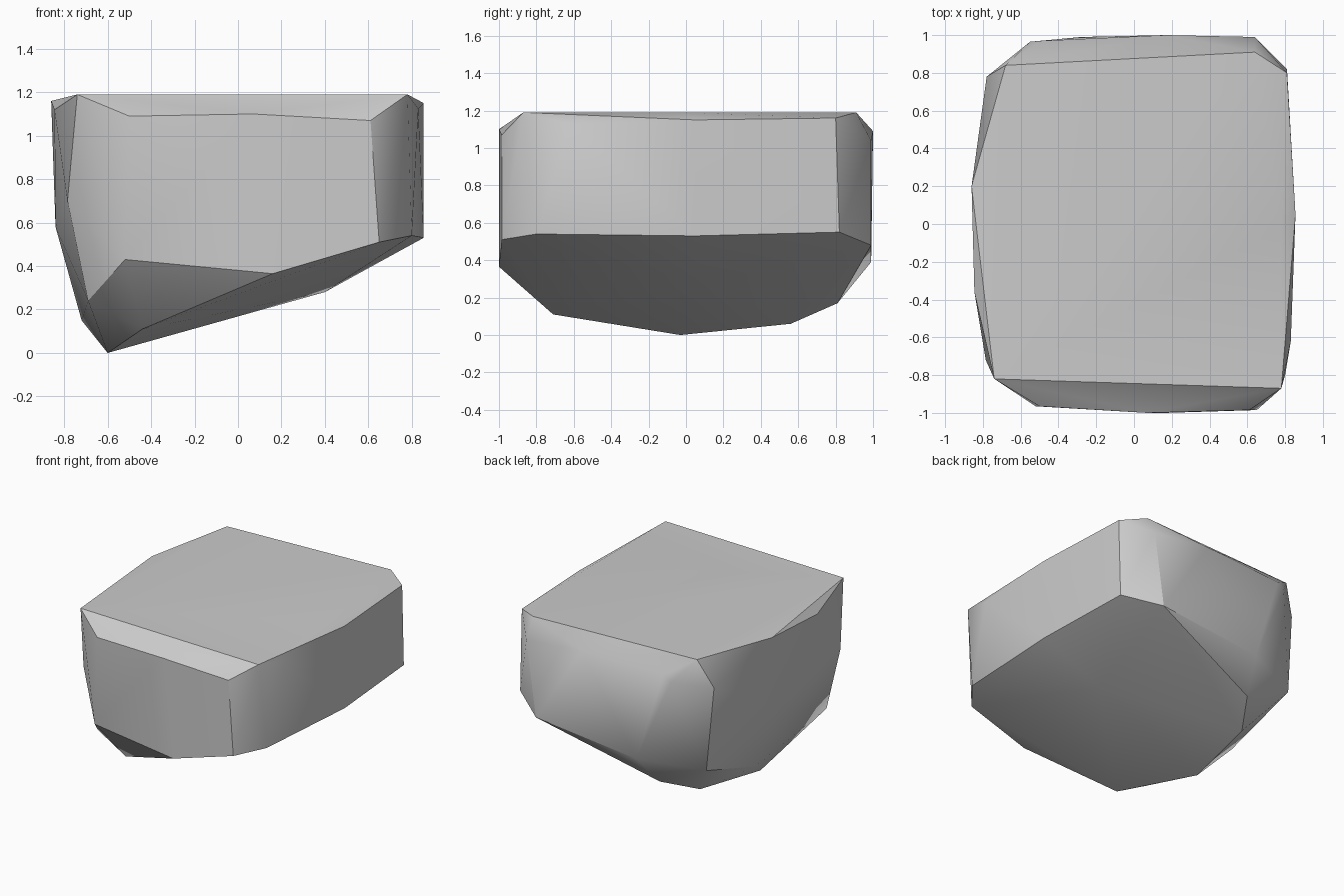
import bpy
import bmesh
import math

# Remove the default object only
default_object = bpy.data.objects.get("Cube")
if default_object:
    bpy.data.objects.remove(default_object, do_unlink=True)


def make_material(name, colour):
    material = bpy.data.materials.new(name)
    material.use_nodes = True
    material.diffuse_color = colour
    shader = next(node for node in material.node_tree.nodes
                  if node.type == "BSDF_PRINCIPLED")
    shader.inputs["Base Color"].default_value = colour
    shader.inputs["Roughness"].default_value = 0.8
    return material


def build_hull(name, corner_groups, material, crease_angle):
    """Wrap a tight faceted skin around the corner points."""
    mesh = bpy.data.meshes.new(name)
    bm = bmesh.new()
    for group in corner_groups:
        for corner in group:
            bm.verts.new(corner)
    result = bmesh.ops.convex_hull(bm, input=bm.verts[:])
    inner = [item for item in result["geom_interior"]
             if isinstance(item, bmesh.types.BMVert)]
    bmesh.ops.delete(bm, geom=inner, context="VERTS")
    bmesh.ops.recalc_face_normals(bm, faces=bm.faces[:])
    bm.to_mesh(mesh)
    bm.free()

    mesh.materials.append(material)
    rock = bpy.data.objects.new(name, mesh)
    bpy.context.collection.objects.link(rock)

    # Soften shallow facets while keeping the strong edges sharp
    bpy.ops.object.select_all(action="DESELECT")
    rock.select_set(True)
    bpy.context.view_layer.objects.active = rock
    bpy.ops.object.shade_smooth_by_angle(angle=crease_angle)
    return rock


# Flat top of the stone
top_height = 1.19
top_corners = [(x, y, top_height) for x, y in (
    (-.68, .84), (.64, .91), (.78, -.87), (-.74, -.82), (.78, -.02))]

# Chipped rim just below the top
rim_corners = [
    (-.5, -.965, 1.09), (.07, -1, 1.1), (.61, -.985, 1.07),
    (.83, -.62, 1.125), (.855, .05, 1.15), (.81, .8, 1.16),
    (.64, .99, 1.04), (.17, 1, 1.09), (-.49, .97, 1.07),
    (-.55, .965, 1.03), (-.78, .78, .98), (-.86, .2, 1.16),
    (-.845, -.36, 1.12),
]

# Lower edge of the side walls
wall_corners = [
    (.65, -.985, .51), (.8, -.8, .54), (.855, .05, .53),
    (.81, .82, .55), (.56, .99, .48), (-.28, .99, .39),
    (-.73, .8, .35), (-.84, .1, .58), (-.785, -.72, .7),
    (-.52, -.965, .43), (.16, -1, .365),
]

# Sloping underside, lowest on the right
base_corners = [
    (-.6, -.03, 0), (-.44, -.71, .11), (-.69, -.69, .24),
    (-.72, .2, .15), (-.51, .56, .06), (-.35, .81, .17),
    (.4, .1, .28),
]

stone_grey = make_material("stone grey", (.6, .6, .6, 1))
build_hull("rock", (top_corners, rim_corners, wall_corners, base_corners),
           stone_grey, math.radians(30))
